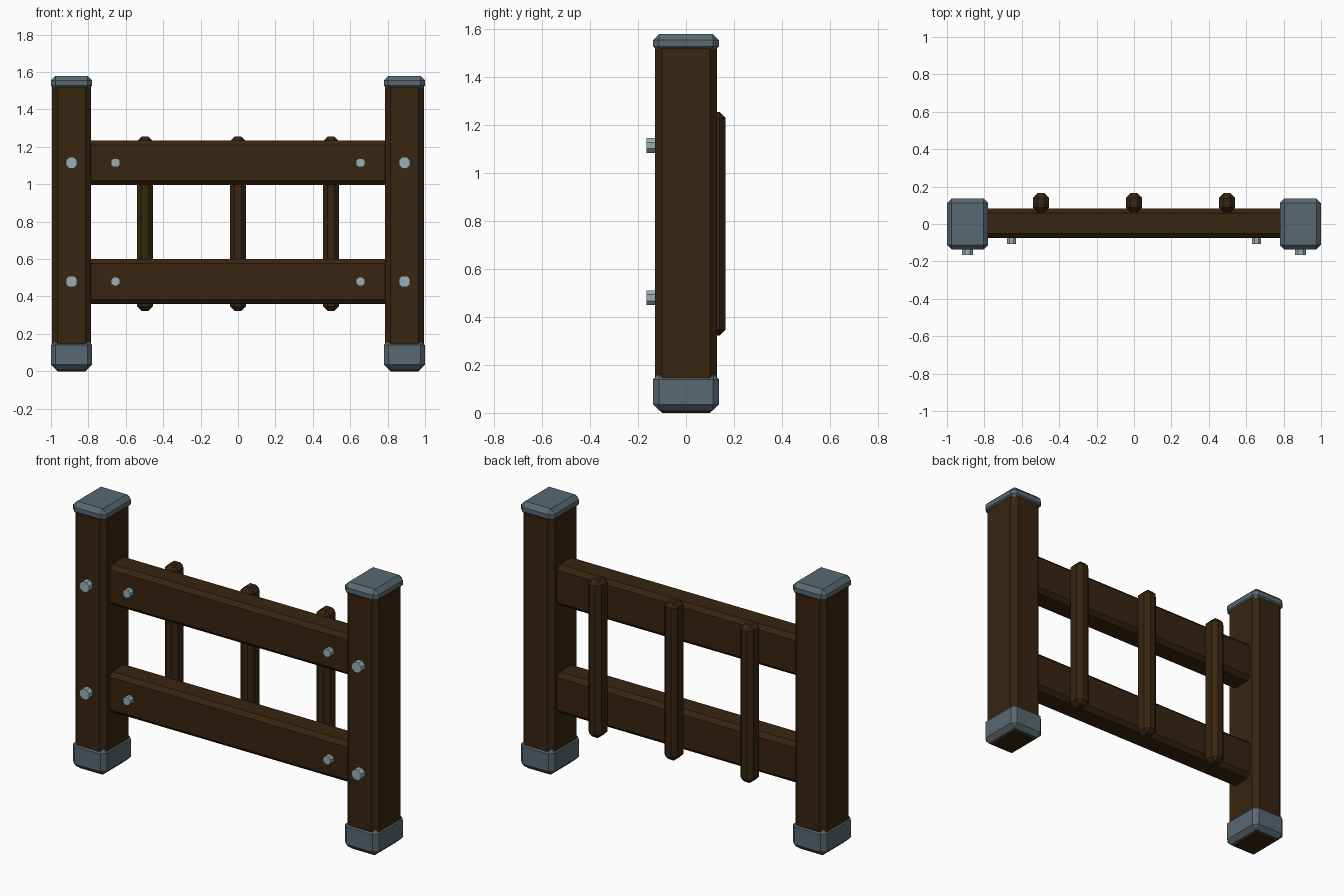
import bpy, bmesh, math
from mathutils import Matrix, Vector

cube = bpy.data.objects.get("Cube")
if cube:
    bpy.data.objects.remove(cube, do_unlink=True)


def material(name, rgb):
    m = bpy.data.materials.new(name)
    m.use_nodes = True
    m.diffuse_color = (*rgb, 1)
    m.node_tree.nodes["Principled BSDF"].inputs["Base Color"].default_value = (*rgb, 1)
    return m


WOOD = material("dark_wood", (0.04, 0.018, 0.005))
IRON = material("grey_iron", (0.1, 0.14, 0.165))
BOLT = material("pale_steel", (0.31, 0.43, 0.47))


def finish(name, bm, mat):
    mesh = bpy.data.meshes.new(name)
    bm.to_mesh(mesh)
    bm.free()
    mesh.materials.append(mat)
    obj = bpy.data.objects.new(name, mesh)
    bpy.context.collection.objects.link(obj)


def block(name, low, high, bevel, mat):
    """Chamfered box between two corners."""
    low, high = Vector(low), Vector(high)
    bm = bmesh.new()
    bmesh.ops.create_cube(bm, size=1)
    bmesh.ops.scale(bm, vec=high - low, verts=bm.verts)
    bmesh.ops.translate(bm, vec=(low + high) / 2, verts=bm.verts)
    bmesh.ops.bevel(bm, geom=bm.edges[:], offset=bevel, segments=1,
                    profile=0.5, affect='EDGES')
    finish(name, bm, mat)


def bolt(name, x, z, front, back, radius):
    """Eight-sided bolt head pointing forward."""
    bm = bmesh.new()
    bmesh.ops.create_cone(bm, cap_ends=True, segments=8, radius1=radius,
                          radius2=radius, depth=back - front)
    turn = Matrix.Rotation(math.pi / 2, 4, 'X') @ Matrix.Rotation(math.pi / 8, 4, 'Z')
    place = Matrix.Translation((x, (front + back) / 2, z))
    bmesh.ops.transform(bm, matrix=place @ turn, verts=bm.verts)
    finish(name, bm, BOLT)


# Posts with iron caps and shoes, plus bolt heads
for side, s in (("left", 1), ("right", -1)):
    x = 0.89 * s
    block(side + "_post", (x - 0.104, -0.13, 0), (x + 0.104, 0.13, 1.55), 0.03, WOOD)
    block(side + "_cap", (x - 0.11, -0.137, 1.503), (x + 0.11, 0.137, 1.58), 0.025, IRON)
    block(side + "_shoe", (x - 0.11, -0.137, 0.01), (x + 0.11, 0.137, 0.165), 0.025, IRON)
    for level, z in (("lower", 0.48), ("upper", 1.115)):
        bolt(f"{side}_{level}_post_bolt", x, z, -0.165, -0.1, 0.033)
        bolt(f"{side}_{level}_rail_bolt", 0.655 * s, z, -0.107, -0.05, 0.026)

# Horizontal rails
for level, z in (("lower", 0.48), ("upper", 1.115)):
    block(level + "_rail", (-0.85, -0.075, z - 0.12), (0.85, 0.082, z + 0.12), 0.024, WOOD)

# Slats fixed to the back of the rails
for name, x in (("right", -0.497), ("middle", 0), ("left", 0.497)):
    block(name + "_slat", (x - 0.043, 0.062, 0.322), (x + 0.043, 0.165, 1.255), 0.025, WOOD)
